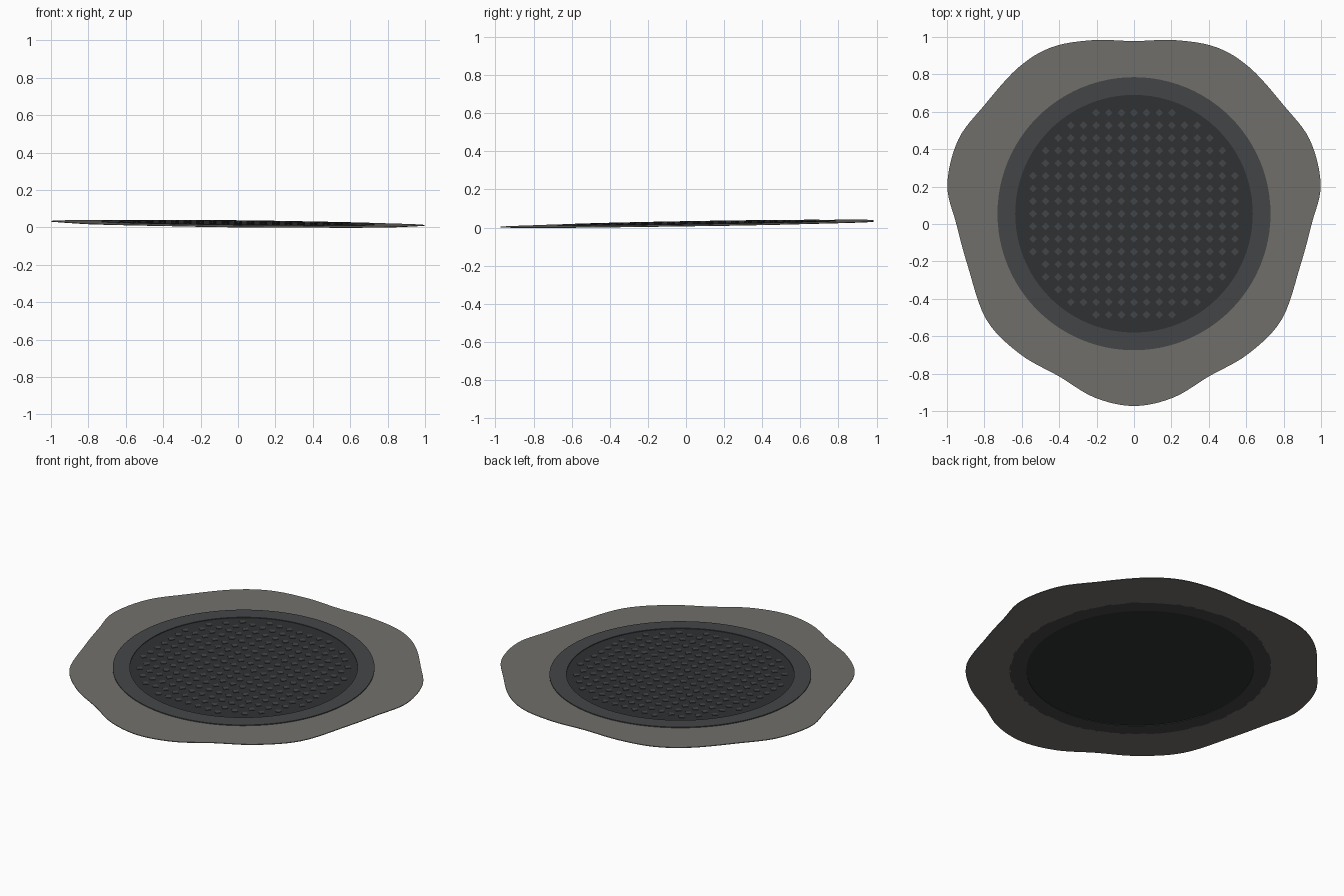
import bpy, bmesh, math
from mathutils import Vector

if "Cube" in bpy.data.objects:
    bpy.data.objects.remove(bpy.data.objects["Cube"])

CY = 0.055                      # centre of the round parts in y


def tilt(x, y, z):
    # the whole cover leans slightly, low at the front right
    return (x, y, 0.0205 - 0.011 * x + 0.0165 * y + z)


def material(name, rgb):
    m = bpy.data.materials.new(name)
    m.diffuse_color = (*rgb, 1)
    m.use_nodes = True
    m.node_tree.nodes["Principled BSDF"].inputs["Base Color"].default_value = m.diffuse_color
    return m


def finish(bm, name, mat):
    bmesh.ops.recalc_face_normals(bm, faces=bm.faces)
    me = bpy.data.meshes.new(name)
    bm.to_mesh(me)
    bm.free()
    me.materials.append(mat)
    ob = bpy.data.objects.new(name, me)
    bpy.context.collection.objects.link(ob)
    return ob


def circle(r, n):
    return [(r * math.sin(2 * math.pi * i / n), CY - r * math.cos(2 * math.pi * i / n)) for i in range(n)]


def band(name, outer, inner, z0, z1, mat):
    # closed flat ring between two loops of equal count
    bm = bmesh.new()
    n = len(outer)
    loops = [[bm.verts.new(tilt(x, y, z)) for x, y in loop]
             for loop, z in ((outer, z0), (outer, z1), (inner, z1), (inner, z0))]
    for k in range(4):
        a, b = loops[k], loops[(k + 1) % 4]
        for i in range(n):
            j = (i + 1) % n
            bm.faces.new((a[i], a[j], b[j], b[i]))
    return finish(bm, name, mat)


def prism(bm, loop, z0, z1):
    lo = [bm.verts.new(tilt(x, y, z0)) for x, y in loop]
    hi = [bm.verts.new(tilt(x, y, z1)) for x, y in loop]
    bm.faces.new(lo[::-1])
    bm.faces.new(hi)
    n = len(loop)
    for i in range(n):
        bm.faces.new((lo[i], lo[(i + 1) % n], hi[(i + 1) % n], hi[i]))


def spline(pts, steps):
    # closed Catmull-Rom through the points
    out, n = [], len(pts)
    for i in range(n):
        p0, p1, p2, p3 = (Vector(pts[(i + k) % n]) for k in (-1, 0, 1, 2))
        for s in range(steps):
            t = s / steps
            p = 0.5 * (2 * p1 + (p2 - p0) * t + (2 * p0 - 5 * p1 + 4 * p2 - p3) * t * t
                       + (3 * p1 - p0 - 3 * p2 + p3) * t ** 3)
            out.append((p.x, p.y))
    return out


patch_mat = material("asphalt", (0.165, 0.16, 0.145))
ring_mat = material("frame_iron", (0.058, 0.06, 0.063))
lid_mat = material("lid_iron", (0.028, 0.031, 0.033))

# wavy surround: half outline from front to back, mirrored in x
half = [(0.21, -0.928), (0.40, -0.815), (0.61, -0.695), (0.79, -0.51), (0.89, -0.22),
        (0.95, 0.0), (0.998, 0.21), (0.94, 0.45), (0.80, 0.635), (0.62, 0.835),
        (0.44, 0.945), (0.22, 0.983)]
outline = [(0, -0.973)] + half + [(0, 0.978)] + [(-x, y) for x, y in reversed(half)]
edge = spline(outline, 6)
hole = []
for x, y in edge:
    d = Vector((x, y - CY)).normalized() * 0.722
    hole.append((d.x, d.y + CY))
band("road_patch", edge, hole, -0.004, 0.0, patch_mat)

# raised frame ring
band("frame_ring", circle(0.73, 96), circle(0.635, 96), -0.004, 0.005, ring_mat)

# recessed lid
bm = bmesh.new()
prism(bm, circle(0.635, 96), -0.001, 0.001)
finish(bm, "lid", lid_mat)

# grid of diamond grip studs
bm = bmesh.new()
pitch, r = 0.0675, 0.021
for i in range(-8, 9):
    for j in range(-8, 9):
        if i * i + j * j < 76:
            x, y = i * pitch, CY + j * pitch
            prism(bm, [(x + r, y), (x, y + r), (x - r, y), (x, y - r)], 0.0005, 0.004)
finish(bm, "grip_studs", ring_mat)
